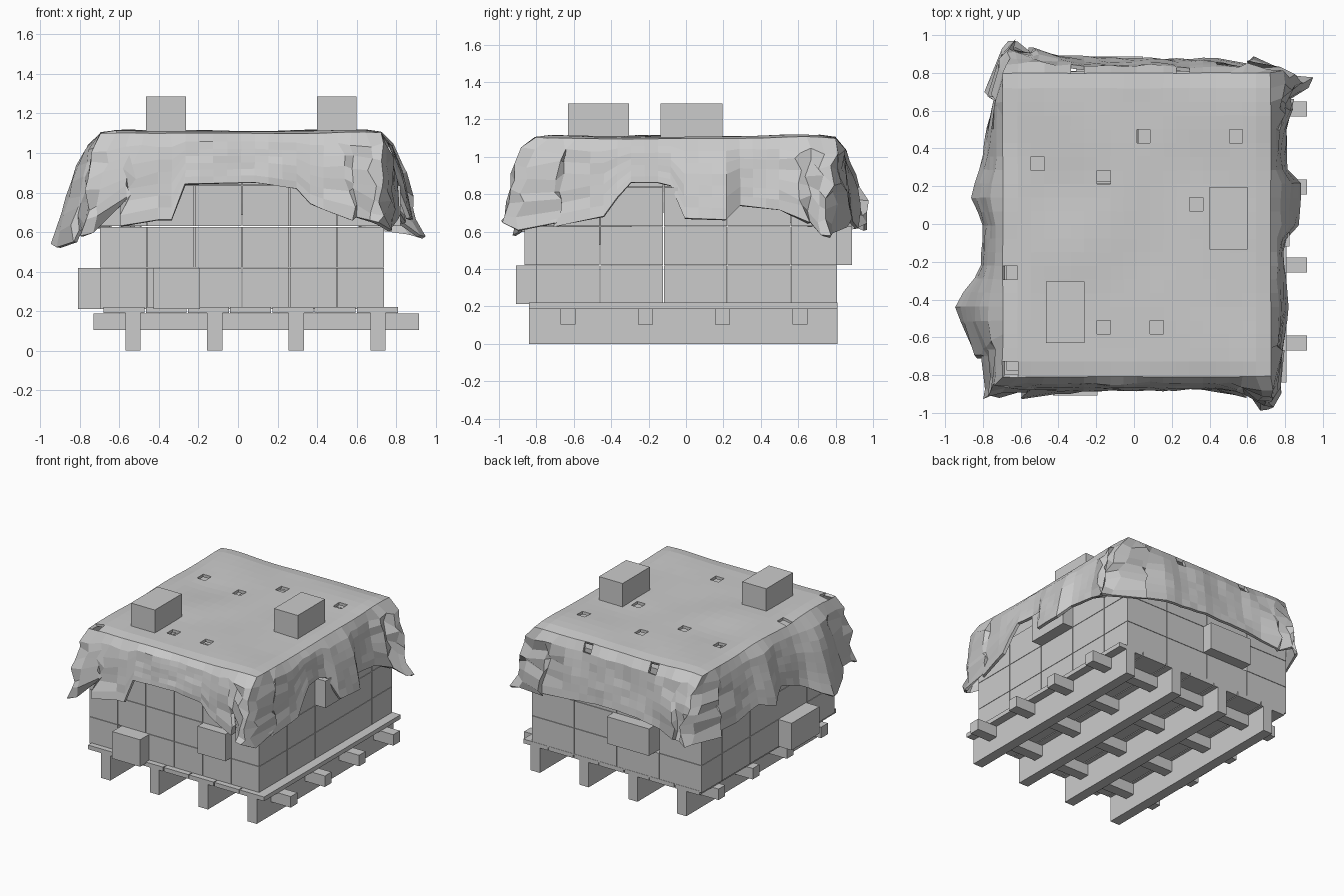
import bpy, bmesh, random
from mathutils import Vector, noise

if "Cube" in bpy.data.objects:
    bpy.data.objects.remove(bpy.data.objects["Cube"])

random.seed(4)


def block(name, x0, x1, y0, y1, z0, z1):
    bm = bmesh.new()
    bmesh.ops.create_cube(bm, size=1)
    for v in bm.verts:
        v.co = ((x0, x1)[v.co.x > 0], (y0, y1)[v.co.y > 0], (z0, z1)[v.co.z > 0])
    me = bpy.data.meshes.new(name)
    bm.to_mesh(me)
    bm.free()
    ob = bpy.data.objects.new(name, me)
    bpy.context.collection.objects.link(ob)
    return ob


# Pallet: runners, cross bars, deck boards
for i in range(4):
    x = -0.57 + i * 0.413
    block("pallet_runner", x, x + 0.078, -0.84, 0.81, 0, 0.19)
    y = -0.67 + i * 0.413
    block("pallet_cross_bar", -0.73, 0.915, y, y + 0.08, 0.105, 0.189)
for i in range(7):
    x = -0.68 + i * 0.2136
    block("pallet_deck_board", x, x + 0.207, -0.84, 0.81, 0.19, 0.222)

# Stacked boxes, a few pushed out of line (layer, row, column) -> (dx, dy)
pushed = {(0, 0, 1): (0.03, -0.11), (0, 1, 0): (-0.11, 0), (1, 0, 4): (0, -0.065),
          (2, 2, 5): (0.085, 0), (1, 4, 1): (0.03, 0.08)}
for layer in range(4):
    z = 0.212 + layer * 0.209
    for row in range(5):
        n = 4 if row == 4 else 6          # back row is turned sideways
        w, d = 1.44 / n, (0.25 if row == 4 else 0.34)
        for col in range(n):
            dx, dy = pushed.get((layer, row, col), (0, 0))
            x, y = -0.70 + col * w + dx, -0.80 + row * 0.34 + dy
            lim = 0.025 if layer == 3 else -1     # top layer tucked under the cover
            block("box", max(x + 0.002, -0.7 + lim), min(x + w - 0.002, 0.74 - lim),
                  max(y + 0.002, -0.8 + lim), min(y + d - 0.002, 0.81 - lim), z, z + 0.206)

# Loose boxes weighing down the cover
block("top_box_left", -0.465, -0.262, -0.63, -0.305, 1.08, 1.285)
block("top_box_right", 0.40, 0.60, -0.135, 0.195, 1.08, 1.285)

# Tarpaulin: top grid with square holes, and a draped skirt with flared corners
X0, X1, Y0, Y1 = -0.685, 0.715, -0.80, 0.79
NX, NY, ROWS = 20, 22, 7
# (position along side, hem height, outward offset)
front = [(-0.7, 0.63, 0.08), (-0.6, 0.76, 0.06), (-0.53, 0.75, 0.05), (-0.51, 0.66, 0.07),
         (-0.33, 0.66, 0.07), (-0.31, 0.84, 0.06), (0.1, 0.85, 0.05), (0.35, 0.81, 0.05),
         (0.37, 0.72, 0.06), (0.62, 0.69, 0.06), (0.73, 0.6, 0.08)]
right = [(-0.8, 0.6, 0.07), (-0.7, 0.63, 0.06), (-0.38, 0.69, 0.07), (-0.36, 0.82, 0.06),
         (-0.3, 0.86, 0.06), (-0.08, 0.86, 0.06), (-0.05, 0.67, 0.13), (0.25, 0.66, 0.14),
         (0.27, 0.74, 0.07), (0.55, 0.71, 0.06), (0.8, 0.6, 0.1)]
back = [(-0.7, 0.62, 0.1), (-0.5, 0.64, 0.09), (-0.2, 0.68, 0.06), (0.1, 0.69, 0.06),
        (0.45, 0.66, 0.06), (0.73, 0.6, 0.07)]
left = [(-0.8, 0.65, 0.06), (-0.64, 0.62, 0.09), (-0.56, 0.51, 0.19), (-0.42, 0.54, 0.23),
        (-0.25, 0.66, 0.11), (0.02, 0.75, 0.09), (0.15, 0.66, 0.16), (0.28, 0.72, 0.1),
        (0.55, 0.64, 0.07), (0.8, 0.6, 0.09)]
corners = {(1, 0): (0.71, -0.965, 0.62), (0, 0): (-0.77, -0.91, 0.57),
           (0, 1): (-0.64, 0.965, 0.62), (1, 1): (0.915, 0.74, 0.58)}
holes = [(-0.53, 0.345), (-0.14, 0.24), (0.055, 0.435), (0.545, 0.43), (0.35, 0.135),
         (-0.64, -0.24), (-0.15, -0.54), (0.145, -0.54), (-0.64, -0.73)]


def lookup(keys, p):
    for a, b in zip(keys, keys[1:]):
        if p <= b[0]:
            t = max(0, (p - a[0]) / (b[0] - a[0]))
            return a[1] + (b[1] - a[1]) * t, a[2] + (b[2] - a[2]) * t
    return keys[-1][1:]


bm = bmesh.new()
grid = {}
for i in range(NX + 1):
    for j in range(NY + 1):
        x, y = X0 + (X1 - X0) * i / NX, Y0 + (Y1 - Y0) * j / NY
        z = 1.093 + 0.016 * noise.noise(Vector((x * 2.5, y * 2.5, 1)))
        edge = i in (0, NX) or j in (0, NY)
        grid[i, j] = bm.verts.new((x, y, z - (0.008 if edge else 0)))
gaps = {(int((x - X0) / (X1 - X0) * NX), int((y - Y0) / (Y1 - Y0) * NY)) for x, y in holes}
for i in range(NX):
    for j in range(NY):
        if (i, j) not in gaps:
            bm.faces.new([grid[i, j], grid[i + 1, j], grid[i + 1, j + 1], grid[i, j + 1]])

loop = ([(i, 0) for i in range(NX)] + [(NX, j) for j in range(NY)] +
        [(i, NY) for i in range(NX, 0, -1)] + [(0, j) for j in range(NY, 0, -1)])
columns = []
for k, (i, j) in enumerate(loop):
    top = grid[i, j].co
    # hem point from the side this column belongs to
    if j == 0:
        keys, p, n = front, top.x, Vector((0, -1, 0))
    elif j == NY:
        keys, p, n = back, top.x, Vector((0, 1, 0))
    elif i == NX:
        keys, p, n = right, top.y, Vector((1, 0, 0))
    else:
        keys, p, n = left, top.y, Vector((-1, 0, 0))
    hem, off = lookup(keys, p)
    low = top + n * off
    low.z = hem
    # pull towards the flared corner tips, alternating to make folds
    ci, cj = int(i > NX / 2), int(j > NY / 2)
    steps = abs(i - ci * NX) + abs(j - cj * NY)
    weight = (1, 0.75, 0.15, 0.35)[steps] if steps < 4 else 0
    low = low.lerp(Vector(corners[ci, cj]), weight)
    col = [grid[i, j]]
    for r in range(1, ROWS + 1):
        t = r / ROWS
        out = t ** (0.45 if (ci, cj) == (1, 0) and steps < 2 else 0.6)
        pos = Vector((top.x + (low.x - top.x) * out, top.y + (low.y - top.y) * out,
                      top.z + (low.z - top.z) * t))
        crumple = 0.016 * noise.noise(pos * 5) + random.uniform(-0.004, 0.004)
        fold = Vector()
        if steps < 4:
            fold = Vector([random.uniform(-0.022, 0.022) for _ in range(3)])
        col.append(bm.verts.new(pos + n * (crumple + 0.01) + fold))
    columns.append(col)
tears = {(2 * NX + NY - 6, 0), (2 * NX + NY - 14, 0)}
for k, a in enumerate(columns):
    b = columns[(k + 1) % len(columns)]
    for r in range(ROWS):
        if (k, r) not in tears:
            bm.faces.new([a[r], a[r + 1], b[r + 1], b[r]])
bmesh.ops.recalc_face_normals(bm, faces=bm.faces)
me = bpy.data.meshes.new("tarpaulin_cover")
bm.to_mesh(me)
bm.free()
cover = bpy.data.objects.new("tarpaulin_cover", me)
bpy.context.collection.objects.link(cover)
solid = cover.modifiers.new("thickness", 'SOLIDIFY')
solid.thickness = 0.022
solid.offset = 0.6
